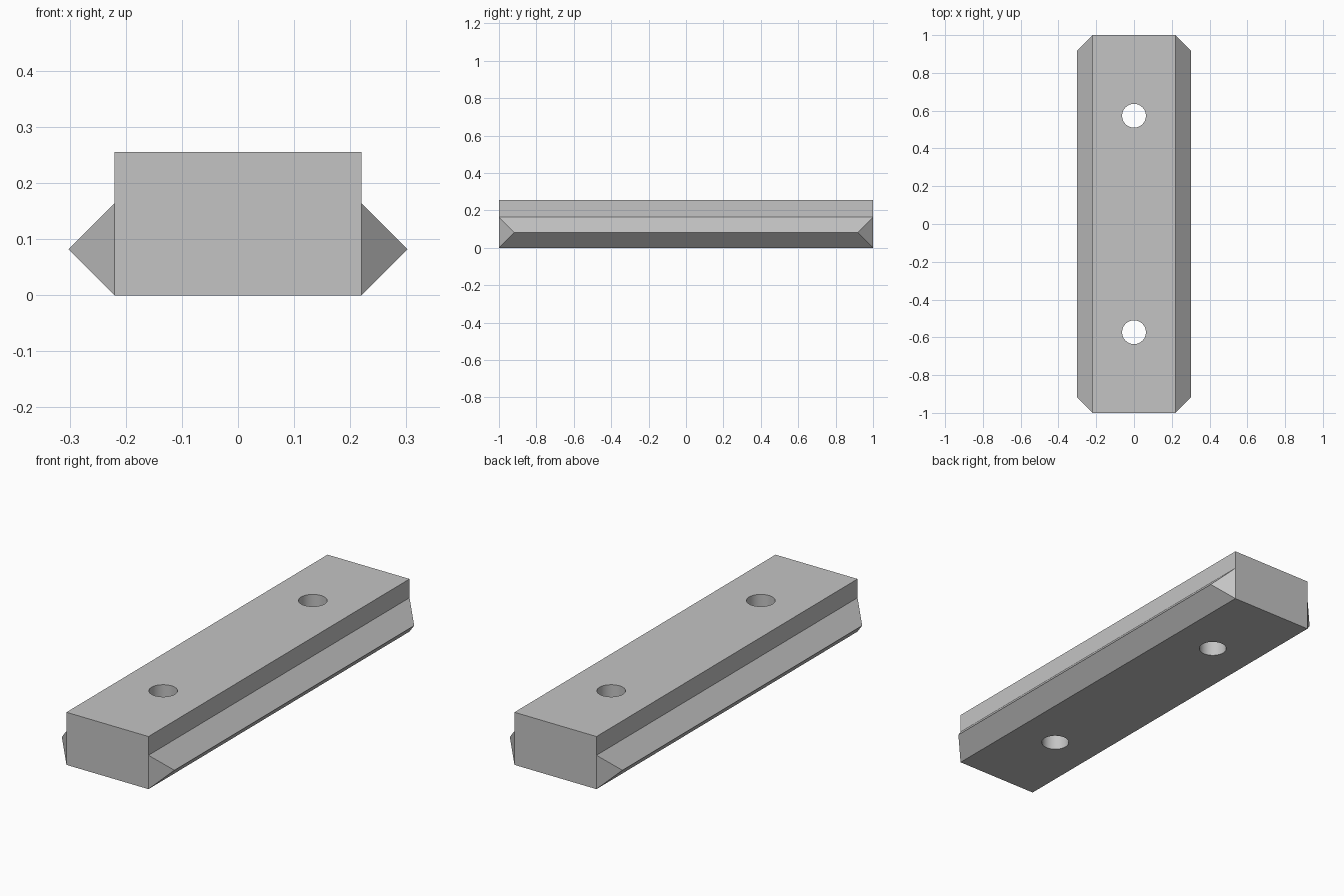
import bpy
import bmesh
import math
from mathutils import Matrix, Vector

default = bpy.data.objects.get("Cube")
if default:
    bpy.data.objects.remove(default, do_unlink=True)

HALF_W, HALF_L, HEIGHT = 0.22, 1.0, 0.255
RIDGE_TOP = 0.164          # where the side ridge meets the wall
REACH = RIDGE_TOP / 2      # 45 degree slopes
HOLE_Y, HOLE_R = 0.573, 0.063

grey = bpy.data.materials.new("plain grey")
grey.use_nodes = True
colour = (0.55, 0.55, 0.55, 1.0)
grey.diffuse_color = colour
grey.node_tree.nodes["Principled BSDF"].inputs["Base Color"].default_value = colour


def make_object(name, bm):
    bmesh.ops.recalc_face_normals(bm, faces=bm.faces)
    mesh = bpy.data.meshes.new(name)
    bm.to_mesh(mesh)
    bm.free()
    mesh.materials.append(grey)
    obj = bpy.data.objects.new(name, mesh)
    bpy.context.collection.objects.link(obj)
    return obj


# Block, split at the top of the side ridges
bm = bmesh.new()
bmesh.ops.create_cube(bm, size=1, matrix=Matrix.Translation((0, 0, HEIGHT / 2))
                      @ Matrix.Diagonal((2 * HALF_W, 2 * HALF_L, HEIGHT, 1)))
bmesh.ops.bisect_plane(bm, geom=bm.verts[:] + bm.edges[:] + bm.faces[:],
                       plane_co=(0, 0, RIDGE_TOP), plane_no=(0, 0, 1))

# Pointed side ridges with sloping ends, pulled from the lower walls
bm.normal_update()
walls = [f for f in bm.faces
         if abs(f.normal.x) > 0.9 and f.calc_center_median().z < RIDGE_TOP]
for wall in bmesh.ops.extrude_discrete_faces(bm, faces=walls)["faces"]:
    for v in wall.verts:
        v.co = Vector((math.copysign(HALF_W + REACH, v.co.x),
                       math.copysign(HALF_L - REACH, v.co.y), REACH))
bmesh.ops.remove_doubles(bm, verts=bm.verts, dist=0.0001)
bmesh.ops.dissolve_limit(bm, angle_limit=math.radians(1),
                         verts=bm.verts, edges=bm.edges)
block = make_object("ridged_block", bm)

# Two vertical through holes
bm = bmesh.new()
for y in (-HOLE_Y, HOLE_Y):
    bmesh.ops.create_cone(bm, cap_ends=True, segments=48, radius1=HOLE_R,
                          radius2=HOLE_R, depth=2 * HEIGHT,
                          matrix=Matrix.Translation((0, y, HEIGHT / 2)))
cutter = make_object("hole_cutter", bm)
cutter.hide_render = True

cut = block.modifiers.new("holes", "BOOLEAN")
cut.operation = "DIFFERENCE"
cut.solver = "EXACT"
cut.object = cutter
bpy.ops.object.select_all(action="DESELECT")
block.select_set(True)
bpy.context.view_layer.objects.active = block
bpy.ops.object.modifier_apply(modifier=cut.name)
bpy.data.objects.remove(cutter, do_unlink=True)
bpy.ops.object.shade_smooth_by_angle(angle=math.radians(30))
